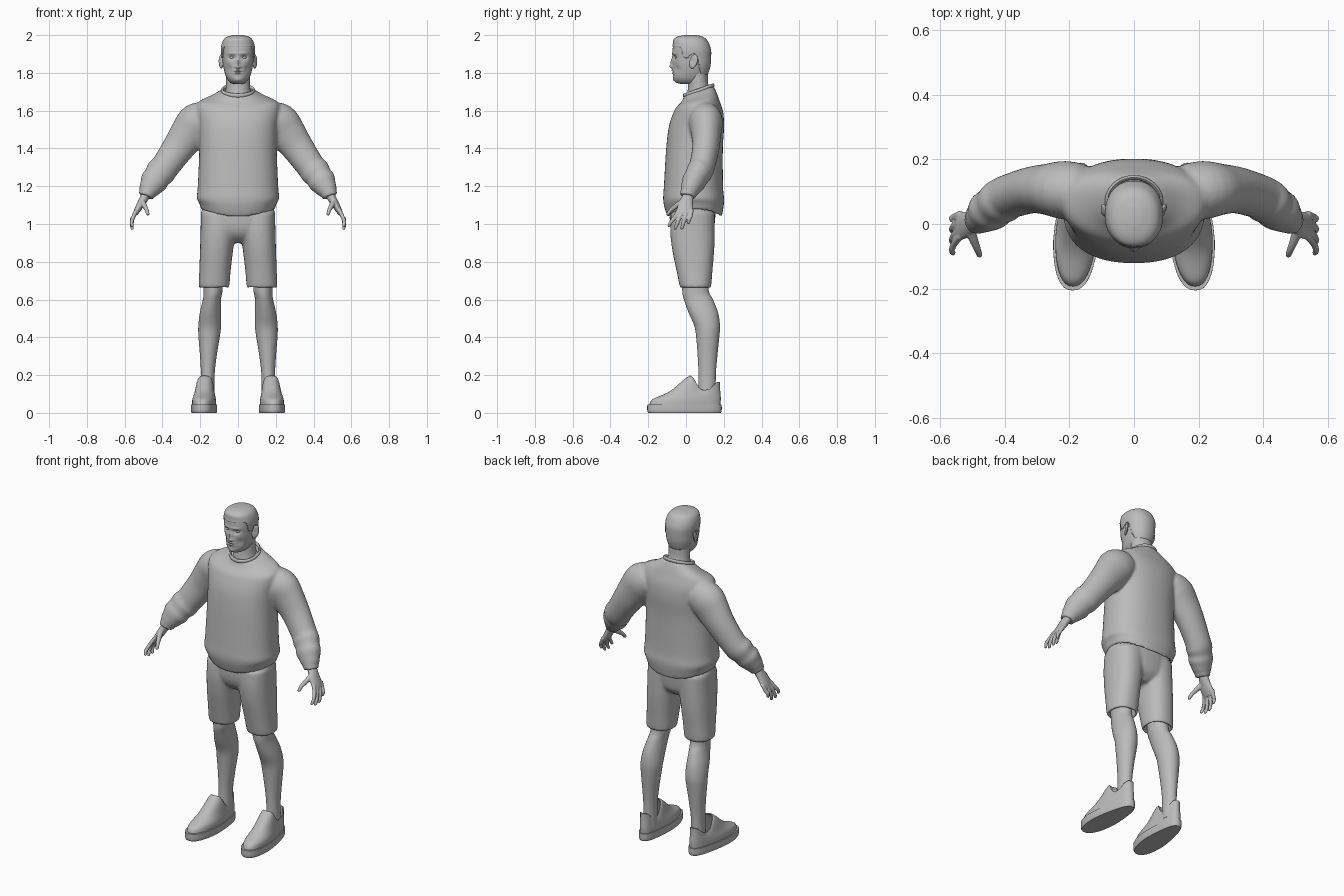
import bpy, bmesh, math
from mathutils import Vector, Matrix

if "Cube" in bpy.data.objects:
    bpy.data.objects.remove(bpy.data.objects["Cube"])

grey = bpy.data.materials.new("plain grey")
grey.use_nodes = True
grey.diffuse_color = (0.5, 0.5, 0.5, 1)
grey.node_tree.nodes["Principled BSDF"].inputs["Base Color"].default_value = grey.diffuse_color


def smooth(a, b, t):
    t = min(1, max(0, (t - a) / (b - a)))
    return t * t * (3 - 2 * t)


def spline(points, steps):
    """Catmull-Rom samples through rows of equal length."""
    out = []
    rows = [points[0]] + list(points) + [points[-1]]
    for a, b, c, d in zip(rows, rows[1:], rows[2:], rows[3:]):
        for i in range(steps):
            t = i / steps
            out.append([(2 * q + (r - p) * t + (2 * p - 5 * q + 4 * r - s) * t * t
                         + (3 * q - p - 3 * r + s) * t ** 3) / 2
                        for p, q, r, s in zip(a, b, c, d)])
    return out + [list(points[-1])]


def loft(bm, points, n=32, steps=4, power=2, flat=False, side=1, caps=True):
    """Skin rings of (x, y, z, radius, depth radius), level or square to the path."""
    rows = spline(points, steps)
    rings = []
    for i, (x, y, z, ru, rv) in enumerate(rows):
        before, after = rows[max(i - 1, 0)], rows[min(i + 1, len(rows) - 1)]
        t = Vector((0, 0, 1)) if flat else (Vector(after[:3]) - Vector(before[:3])).normalized()
        v = (Vector((0, 1, 0)) - t * t.y).normalized()
        u = v.cross(t)
        ring = []
        for k in range(n):
            a = math.tau * k / n
            c, s = math.cos(a), math.sin(a)
            p = Vector((x, y, z)) + u * ru * math.copysign(abs(c) ** (2 / power), c) \
                + v * rv * math.copysign(abs(s) ** (2 / power), s)
            ring.append(bm.verts.new((p.x * side, p.y, p.z)))
        rings.append(ring)
    for lo, hi in zip(rings, rings[1:]):
        for k in range(n):
            bm.faces.new((lo[k], lo[(k + 1) % n], hi[(k + 1) % n], hi[k]))
    if caps:
        bm.faces.new(rings[0])
        bm.faces.new(rings[-1])


def levels(rows, x=0):
    """Turn (z, front, back, half width) into level rings."""
    return [(x, (f + b) / 2, z, w, (b - f) / 2) for z, f, b, w in rows]


def ball(bm, centre, size, turn=0):
    m = Matrix.Translation(centre) @ Matrix.Rotation(turn, 4, 'Z') @ Matrix.Diagonal((*size, 1))
    bmesh.ops.create_uvsphere(bm, u_segments=24, v_segments=16, radius=1, matrix=m)


def push(bm, centre, radius, move):
    """Soft sculpting dab, mirrored across the face."""
    sides = (1, -1) if centre[0] else (1,)
    for v in bm.verts:
        v.co += sum((Vector((move[0] * s, move[1], move[2])) * math.exp(-sum(
            ((p - q) / r) ** 2 for p, q, r in zip(v.co, (centre[0] * s, *centre[1:]), radius)))
            for s in sides), Vector())


def finish(bm, name, voxel=0, relax=0, thick=0, angle=60):
    bmesh.ops.recalc_face_normals(bm, faces=bm.faces)
    mesh = bpy.data.meshes.new(name)
    bm.to_mesh(mesh)
    bm.free()
    ob = bpy.data.objects.new(name, mesh)
    bpy.context.collection.objects.link(ob)
    mesh.materials.append(grey)
    mesh.shade_smooth()
    if voxel:
        m = ob.modifiers.new("Blend", 'REMESH')
        m.mode, m.voxel_size, m.use_smooth_shade = 'VOXEL', voxel, True
    if relax:
        m = ob.modifiers.new("Relax", 'SMOOTH')
        m.factor, m.iterations = 0.5, relax
    if thick:
        m = ob.modifiers.new("Thickness", 'SOLIDIFY')
        m.thickness = thick
    if not voxel:
        bpy.context.view_layer.objects.active = ob
        ob.select_set(True)
        bpy.ops.object.shade_smooth_by_angle(angle=math.radians(angle))
        ob.select_set(False)
    return ob


# Sweater: body, rumpled sleeves and hollow hem blended together
bm = bmesh.new()
loft(bm, levels([(1.12, -.07, .165, .17), (1.06, -.08, .175, .18), (1.037, -.095, .187, .192),
                 (1.08, -.112, .197, .207), (1.13, -.121, .202, .219), (1.2, -.117, .196, .213),
                 (1.4, -.105, .195, .205), (1.52, -.09, .202, .21), (1.6, -.062, .195, .222),
                 (1.645, -.04, .175, .21), (1.675, -.022, .16, .14), (1.705, -.01, .145, .085)]),
     48, power=2.3, flat=True)
for v in bm.verts:
    v.co.z += smooth(1.15, 1.05, v.co.z) * 0.04 * (v.co.x / .2) ** 2
    v.co.z += smooth(1.6, 1.7, v.co.z) * (v.co.y - .067) * .33
sleeve = [(.16, .1, 1.56, .09, .085), (.215, .105, 1.535, .107, .09), (.26, .107, 1.48, .1, .08),
          (.315, .105, 1.405, .086, .072), (.385, .085, 1.305, .076, .068), (.41, .07, 1.275, .08, .069),
          (.43, .055, 1.248, .071, .063), (.445, .042, 1.225, .074, .064), (.463, .027, 1.195, .06, .055),
          (.472, .02, 1.18, .055, .05), (.482, .012, 1.16, .043, .043), (.488, .008, 1.145, .042, .042)]
for s in (1, -1):
    loft(bm, sleeve, side=s)
finish(bm, "sweater", .009, 4)

# Ribbed collar, tilted down at the front
bm = bmesh.new()
path = [(.083 * math.cos(a), .067 + .077 * math.sin(a), 1.707 + .027 * math.sin(a))
        for a in (math.tau * k / 48 for k in range(48))]
rings = [[bm.verts.new(Vector(p) + Vector(((p[0]) * c * .09, (p[1] - .067) * c * .09, .011 * d)))
          for c, d in ((math.cos(b), math.sin(b)) for b in (math.tau * j / 8 for j in range(8)))]
         for p in path]
for i in range(48):
    for j in range(8):
        k, m = (i + 1) % 48, (j + 1) % 8
        bm.faces.new((rings[i][j], rings[k][j], rings[k][m], rings[i][m]))
finish(bm, "collar")

# Shorts: seat and two hollow legs
bm = bmesh.new()
loft(bm, levels([(.9, -.02, .1, .06), (.94, -.065, .14, .14), (1.0, -.085, .152, .19),
                 (1.1, -.085, .16, .19)]), power=2.3, flat=True)
for s in (1, -1):
    loft(bm, [(.125, .05, .73, .062, .066), (.125, .05, .68, .064, .068), (.126, .05, .66, .072, .076),
              (.127, .05, .67, .081, .083), (.122, .045, .75, .083, .095), (.113, .038, .87, .088, .112),
              (.105, .034, .97, .093, .118), (.1, .036, 1.06, .097, .115)],
         power=2.3, flat=True, side=s)
finish(bm, "shorts", .009, 4)

for s, word in ((1, "left"), (-1, "right")):
    # Leg: knee, calf and ankle
    bm = bmesh.new()
    loft(bm, [(.13, .045, .78, .055, .068), (.132, .05, .65, .05, .07), (.138, .066, .6, .048, .077),
              (.146, .092, .53, .056, .078), (.15, .112, .46, .06, .068), (.153, .115, .4, .056, .061),
              (.157, .114, .3, .044, .052), (.16, .112, .2, .036, .046), (.162, .11, .07, .038, .048)],
         flat=True, side=s)
    finish(bm, word + "_leg")

    # Shoe upper with raised tongue and heel, then its flat sole
    bm = bmesh.new()
    loft(bm, levels([(.03, -.196, .182, .064), (.065, -.185, .184, .064), (.085, -.15, .184, .061),
                     (.105, -.085, .182, .056), (.13, -.025, .18, .051), (.152, .02, .18, .047)]),
         40, power=2.3, flat=True, caps=False)
    for v in bm.verts:
        dip = .045 * smooth(.08, .02, v.co.y) - .03 * smooth(.03, .09, v.co.y) * smooth(.17, .11, v.co.y)
        v.co.z += smooth(.085, .152, v.co.z) * (dip + .012 * smooth(.13, .18, v.co.y))
    sole = bmesh.new()
    loft(sole, levels([(0, -.2, .184, .066), (.012, -.205, .189, .07), (.045, -.205, .189, .07)]),
         40, power=2.4, flat=True)
    for part, name in ((bm, "_shoe_upper"), (sole, "_shoe_sole")):
        for v in part.verts:
            v.co.x *= 1 - .18 * smooth(-.06, .12, v.co.y)
            v.co.x = s * (v.co.x + .167 + (.17 - v.co.y) * .06)
        finish(part, word + name, thick=.006 if part is bm else 0, angle=40)

    # Hand: palm, four fingers and thumb blended
    bm = bmesh.new()
    loft(bm, [(.478, .015, 1.175, .024, .032), (.492, .01, 1.145, .024, .03), (.512, 0, 1.11, .021, .038),
              (.532, -.005, 1.075, .017, .044), (.545, -.007, 1.052, .012, .042)], 20, side=s)
    for base, tip, low in ((-.04, -.09, .985), (-.017, -.058, .97), (.005, -.022, .972), (.027, .014, 1.0)):
        loft(bm, [(.536, base + .003, 1.075, .011, .012), (.555, base * .6 + tip * .4, 1.035, .0105, .011),
                  (.563, base * .2 + tip * .8, low + .025, .0095, .01), (.559, tip, low + .004, .008, .008),
                  (.558, tip, low, .004, .004)], 12, side=s)
    loft(bm, [(.51, -.005, 1.125, .016, .018), (.497, -.045, 1.1, .014, .015), (.484, -.078, 1.075, .011, .011),
              (.477, -.096, 1.052, .009, .009), (.476, -.1, 1.046, .004, .004)], 12, side=s)
    finish(bm, word + "_hand", .004, 2)

    # Ear and eye
    bm = bmesh.new()
    ball(bm, (s * .089, .04, 1.86), (.009, .023, .037), -s * .45)
    for v in bm.verts:
        v.co.y += (v.co.z - 1.86) * .2
    push(bm, (s * .1, .032, 1.865), (.02, .011, .018), (-.007, 0, 0))
    finish(bm, word + "_ear")
    bm = bmesh.new()
    ball(bm, (s * .032, -.046, 1.882), (.014, .013, .009))
    finish(bm, word + "_eye")

# Neck
bm = bmesh.new()
loft(bm, levels([(1.66, .0, .14, .08), (1.7, .008, .134, .067), (1.74, .012, .118, .063),
                 (1.8, .01, .115, .063)]), flat=True)
finish(bm, "neck")

# Head: skull loft sculpted into a face
skull = [(1.742, -.03, .07, .025), (1.75, -.052, .09, .042), (1.77, -.065, .1, .058),
         (1.8, -.068, .115, .07), (1.84, -.07, .126, .079), (1.88, -.071, .129, .083),
         (1.92, -.071, .129, .086), (1.95, -.066, .12, .083), (1.975, -.05, .1, .07), (1.99, -.02, .07, .04)]
bm = bmesh.new()
loft(bm, levels(skull), 96, 8, 2.2, True)
push(bm, (.032, -.065, 1.882), (.018, .04, .012), (0, .013, 0))     # eye sockets
push(bm, (.03, -.068, 1.903), (.024, .04, .007), (0, -.005, 0))     # brows
push(bm, (0, -.07, 1.855), (.009, .04, .026), (0, -.011, 0))        # nose bridge
push(bm, (0, -.075, 1.833), (.011, .04, .009), (0, -.013, 0))       # nose tip
push(bm, (.013, -.07, 1.831), (.007, .04, .007), (0, -.007, 0))     # nostrils
push(bm, (0, -.07, 1.813), (.024, .04, .005), (0, -.008, 0))        # upper lip
push(bm, (0, -.07, 1.806), (.026, .04, .0025), (0, .005, 0))        # mouth line
push(bm, (0, -.07, 1.799), (.02, .04, .005), (0, -.008, 0))         # lower lip
push(bm, (.05, -.05, 1.82), (.015, .04, .02), (-.004, .004, 0))     # hollow cheeks
push(bm, (0, -.065, 1.762), (.022, .04, .012), (0, -.006, 0))       # chin
finish(bm, "head")

# Short hair: outer shell cut along the hairline
bm = bmesh.new()
shell = [(z, f - .004, b + .004, w + .004) for z, f, b, w in skull[:8]]
shell += [(1.977, -.066, .109, .076), (1.992, -.045, .088, .056), (2.0, -.01, .055, .025)]
loft(bm, levels(shell), 96, 8, 2.2, True)


def hairline(y):
    front = 1.94 - .06 * smooth(-.035, -.005, y)
    return front + .02 * smooth(.005, .03, y) - .11 * smooth(.05, .085, y)


bmesh.ops.delete(bm, geom=[f for f in bm.faces if f.calc_center_median().z
                           < hairline(f.calc_center_median().y)], context='FACES')
finish(bm, "hair", thick=.005)
